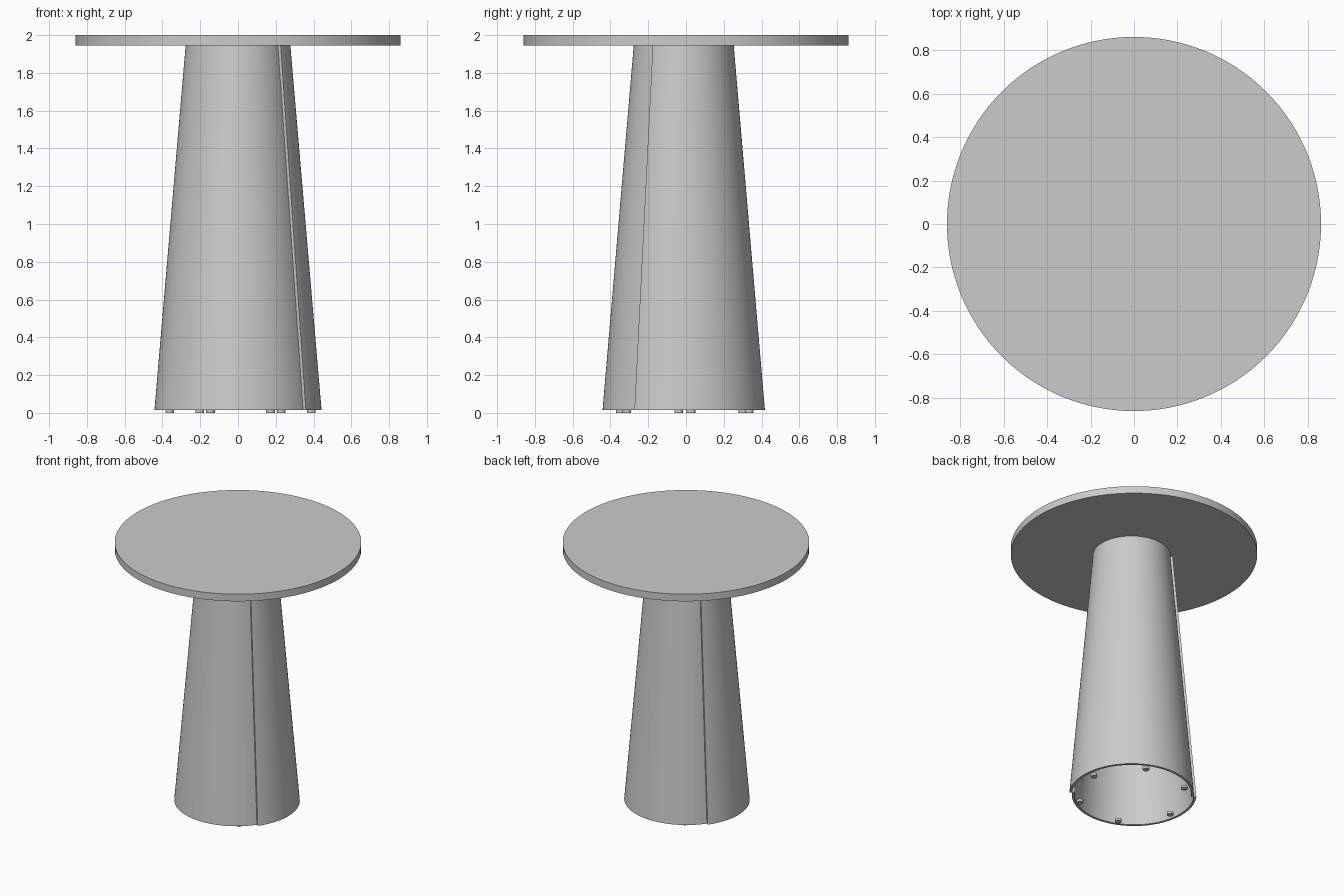
import bpy, bmesh
from math import sin, cos, pi, radians

if "Cube" in bpy.data.objects:
    bpy.data.objects.remove(bpy.data.objects["Cube"])

SEAM = radians(-36)        # direction of the front-right seam
CENTRE = (0.0, -0.012)     # pedestal axis
SLIDE = 0.009              # each half slides along the seam, leaving a step


def finish(name, bm):
    bmesh.ops.recalc_face_normals(bm, faces=bm.faces)
    mesh = bpy.data.meshes.new(name)
    bm.to_mesh(mesh)
    bm.free()
    ob = bpy.data.objects.new(name, mesh)
    bpy.context.collection.objects.link(ob)
    bpy.context.view_layer.objects.active = ob
    for o in bpy.context.selected_objects:
        o.select_set(False)
    ob.select_set(True)
    bpy.ops.object.shade_smooth_by_angle(angle=radians(30))
    return ob


def disc(name, x, y, z0, z1, radius, sides):
    bm = bmesh.new()
    bmesh.ops.create_cone(bm, cap_ends=True, segments=sides,
                          radius1=radius, radius2=radius, depth=z1 - z0)
    bmesh.ops.translate(bm, verts=bm.verts, vec=(x, y, (z0 + z1) / 2))
    return finish(name, bm)


def half_shell(name, start, slide, steps=64):
    # wall cross-section (radius, z) swept through half a turn
    wall = [(0.435, 0.016), (0.270, 1.945), (0.252, 1.945), (0.417, 0.016)]
    cx = CENTRE[0] + slide * cos(SEAM)
    cy = CENTRE[1] + slide * sin(SEAM)
    bm = bmesh.new()
    rings = []
    for i in range(steps + 1):
        a = start + pi * i / steps
        rings.append([bm.verts.new((cx + r * cos(a), cy + r * sin(a), z))
                      for r, z in wall])
    for a, b in zip(rings, rings[1:]):
        for k in range(4):
            n = (k + 1) % 4
            bm.faces.new((a[k], b[k], b[n], a[n]))
    bm.faces.new(rings[0])
    bm.faces.new(rings[-1])
    return finish(name, bm)


# Round top
disc("table_top", 0, 0, 1.945, 2.0, 0.86, 128)

# Tapered pedestal made of two offset halves
half_shell("pedestal_back_half", SEAM, SLIDE)
half_shell("pedestal_front_half", SEAM + pi, -SLIDE)

# Six glides just inside the bottom rim
for i in range(6):
    a = radians(5 + 60 * i)
    disc(f"foot_{i + 1}", 0.013 + 0.376 * cos(a), -0.006 + 0.376 * sin(a),
         0, 0.02, 0.023, 24)
